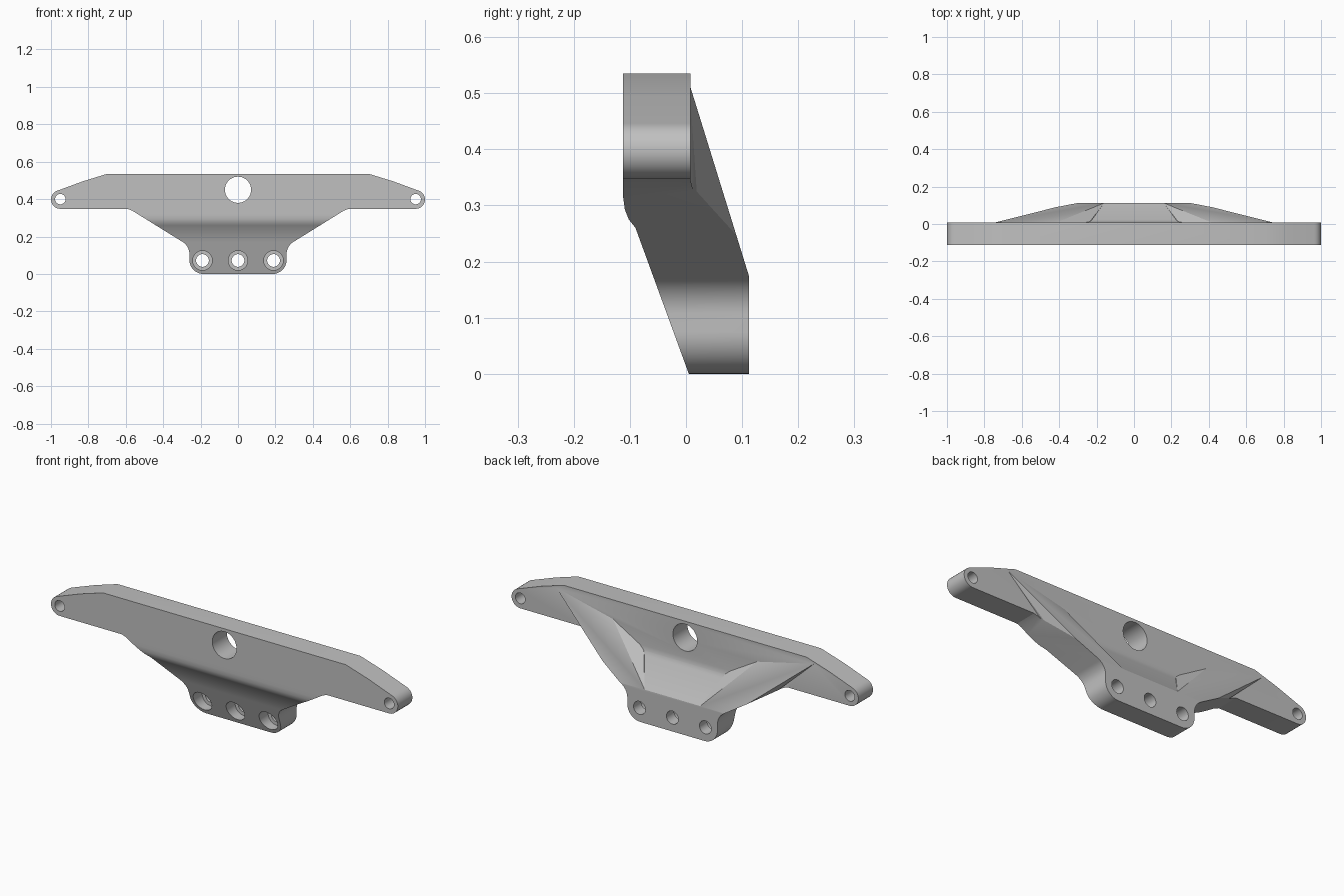
import bpy, bmesh, math
from mathutils import Vector

if "Cube" in bpy.data.objects:
    bpy.data.objects.remove(bpy.data.objects["Cube"])

metal = bpy.data.materials.new("plain_grey")
metal.use_nodes = True
GREY = (0.53, 0.53, 0.53, 1)
metal.diffuse_color = GREY
metal.node_tree.nodes["Principled BSDF"].inputs["Base Color"].default_value = GREY


def add_object(name, bm):
    bmesh.ops.recalc_face_normals(bm, faces=bm.faces)
    mesh = bpy.data.meshes.new(name)
    bm.to_mesh(mesh)
    bm.free()
    mesh.materials.append(metal)
    obj = bpy.data.objects.new(name, mesh)
    bpy.context.collection.objects.link(obj)
    return obj


def prism(name, points, direction):
    """Closed outline extruded along a vector."""
    bm = bmesh.new()
    face = bm.faces.new([bm.verts.new(p) for p in points])
    new = bmesh.ops.extrude_face_region(bm, geom=[face])["geom"]
    bmesh.ops.translate(bm, vec=direction, verts=[v for v in new if isinstance(v, bmesh.types.BMVert)])
    return add_object(name, bm)


def hull(name, points):
    bm = bmesh.new()
    for p in points:
        bm.verts.new(p)
    bmesh.ops.convex_hull(bm, input=bm.verts[:])
    return add_object(name, bm)


def arc(cx, cz, r, start, end, steps=12):
    angles = [math.radians(start + (end - start) * i / steps) for i in range(steps + 1)]
    return [(cx + r * math.cos(a), cz + r * math.sin(a)) for a in angles]


def combine(target, tool, operation):
    mod = target.modifiers.new(operation.lower(), 'BOOLEAN')
    mod.operation, mod.solver, mod.object = operation, 'EXACT', tool
    bpy.context.view_layer.objects.active = target
    bpy.ops.object.modifier_apply(modifier=mod.name)
    bpy.data.objects.remove(tool)


def drill(x, z, r, y0=-0.3, y1=0.3):
    """Remove a round hole running front to back."""
    ring = [(px, y0, pz) for px, pz in arc(x, z, r, 0, 360, 48)[:-1]]
    combine(bracket, prism("hole_cutter", ring, Vector((0, y1 - y0, 0))), 'DIFFERENCE')


# Offset side section: upper beam, sloping web, lower mounting block
section = [(0.005, 0), (0.112, 0), (0.112, 0.175), (0.022, 0.305), (0.014, 0.322),
           (0.008, 0.345), (0.008, 0.535), (-0.112, 0.535), (-0.112, 0.315),
           (-0.109, 0.293), (-0.102, 0.275), (-0.09, 0.26)]
bracket = prism("mounting_bracket", [(-1.1, y, z) for y, z in section], Vector((2.2, 0, 0)))

# Diagonal gussets on the back
for s in (1, -1):
    outline = [(0.16, 0.112, 0.175), (0.33, 0.112, 0.175), (0.53, 0.02, 0.312),
               (0.75, 0.006, 0.517), (0.42, 0.006, 0.44), (0.24, 0.006, 0.335)]
    points = [(s * x, y, z) for x, y, z in outline]
    points += [(x, -0.03, z) for x, y, z in points]
    combine(bracket, hull("gusset", points), 'UNION')

# Front outline: tapered arms with round lugs, waist and rounded block
half = [(0.70, 0.535), (0.83, 0.495)]
half += arc(0.95, 0.398, 0.05, 76, -90)
half += [(0.59, 0.348), (0.565, 0.338)]
half += arc(0.335, 0.107, 0.075, 123, 180, 8)
half += arc(0.185, 0.075, 0.075, 0, -90)
outline = half + [(-x, z) for x, z in reversed(half)]
combine(bracket, prism("outline_cutter", [(x, -0.2, z) for x, z in outline],
                       Vector((0, 0.4, 0))), 'INTERSECT')

# Centre hole, lug holes and counterbored block holes
drill(0, 0.45, 0.07)
for x in (-0.95, 0.95):
    drill(x, 0.4, 0.028)
for x in (-0.19, 0, 0.19):
    drill(x, 0.072, 0.034)
    drill(x, 0.072, 0.052, -0.3, 0.05)

bpy.ops.object.select_all(action='DESELECT')
bracket.select_set(True)
bpy.context.view_layer.objects.active = bracket
bpy.ops.object.shade_smooth_by_angle(angle=math.radians(20))
